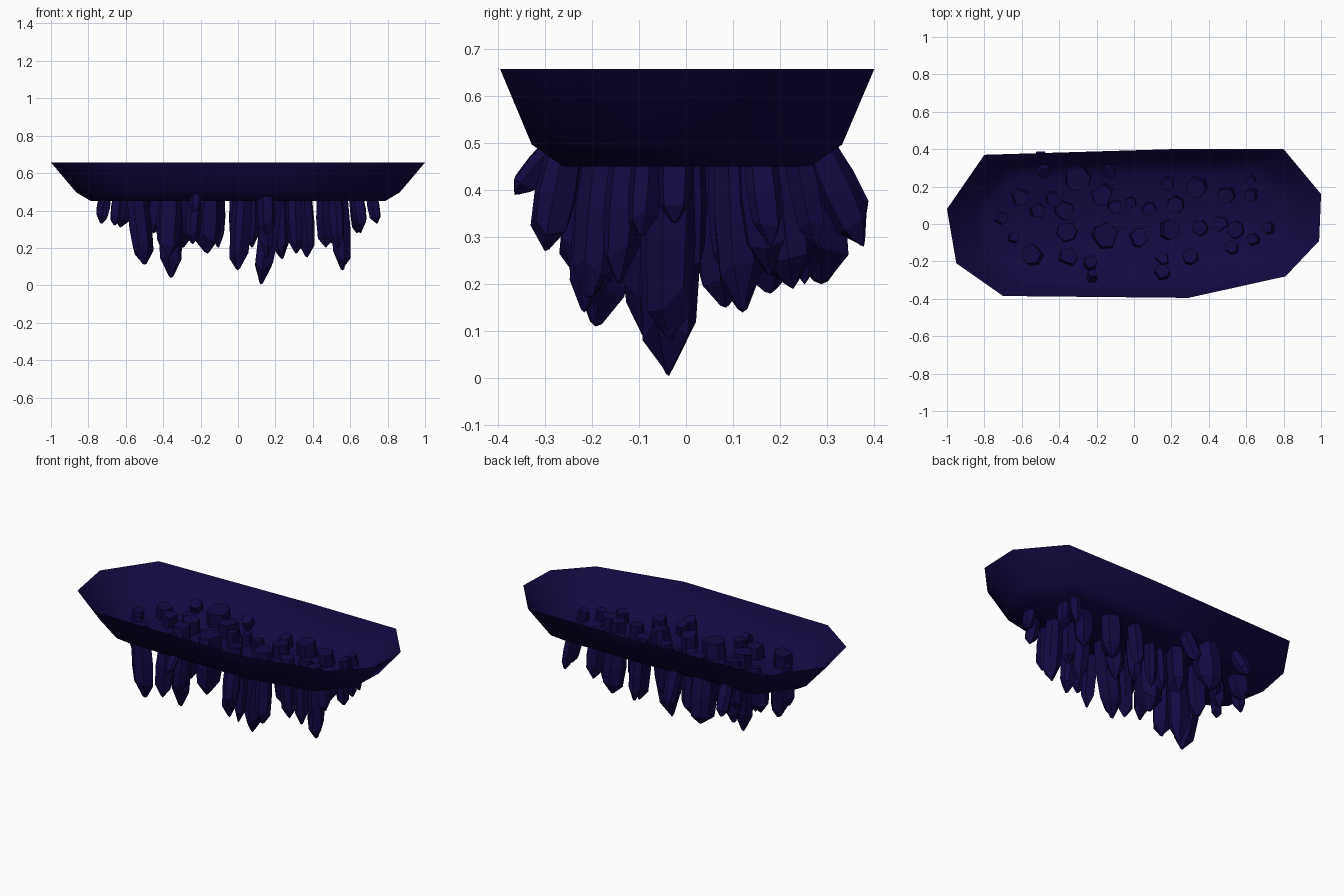
import bpy, bmesh, math, random
from mathutils import Vector

if "Cube" in bpy.data.objects:
    bpy.data.objects.remove(bpy.data.objects["Cube"])

random.seed(4)
mat = bpy.data.materials.new("dark_indigo")
mat.diffuse_color = (0.007, 0.0025, 0.055, 1)
mat.use_nodes = True
mat.node_tree.nodes["Principled BSDF"].inputs["Base Color"].default_value = mat.diffuse_color


def add_object(name, bm):
    mesh = bpy.data.meshes.new(name)
    bm.to_mesh(mesh)
    bm.free()
    mesh.materials.append(mat)
    ob = bpy.data.objects.new(name, mesh)
    bpy.context.collection.objects.link(ob)
    return ob


def bridge(bm, a, b):
    n = len(a)
    for i in range(n):
        bm.faces.new((a[i], a[(i + 1) % n], b[(i + 1) % n], b[i]))


# Open faceted tray: rim, lower shoulder and flat floor
rim = [(-1, .08), (-.95, -.21), (-.7, -.385), (.29, -.395), (.81, -.28),
       (.99, -.09), (1, .16), (.8, .4), (.2, .4), (-.8, .37)]
bm = bmesh.new()
rings = []
for sx, sy, z in ((1, 1, .657), (.865, .83, .497), (.785, .66, .45)):
    rings.append([bm.verts.new((x * sx, y * sy, z)) for x, y in rim])
bridge(bm, rings[1], rings[0])
bridge(bm, rings[2], rings[1])
bm.faces.new(rings[2][::-1])
tray = add_object("tray", bm)
for p in tray.data.polygons:
    p.use_smooth = True

# Crystals: top x, top y, radius, tip height
crystals = [
    (-.7, .03, .037, .33), (-.6, .14, .05, .31), (-.48, .27, .04, .33),
    (-.51, .07, .045, .26), (-.55, -.16, .06, .11), (-.64, -.07, .03, .32),
    (-.43, .13, .04, .28), (-.37, .07, .055, .15), (-.3, .24, .075, .2),
    (-.17, .15, .065, .18), (-.13, .27, .04, .28), (-.36, -.04, .06, .04),
    (-.35, -.17, .055, .15), (-.23, -.2, .04, .22), (-.22, -.26, .03, .39),
    (-.15, -.06, .075, .17), (-.1, .09, .04, .2), (-.02, .11, .035, .18),
    (.08, .08, .04, .2), (.03, -.07, .055, .08), (.15, -.18, .04, .14),
    (.15, -.25, .045, .27), (.2, -.03, .06, .005), (.3, -.17, .045, .17),
    (.35, -.02, .045, .15), (.22, .1, .05, .14), (.18, .21, .04, .2),
    (.33, .19, .06, .19), (.46, 0, .045, .2), (.49, .15, .05, .22),
    (.52, -.12, .04, .2), (.54, -.03, .05, .08), (.63, -.08, .035, .3),
    (.62, .15, .035, .28), (.62, .23, .03, .28), (.71, -.02, .035, .33)]
bm = bmesh.new()
for x, y, r, tip_z in crystals:
    top = Vector((x, y, .49 + r * .7))
    # Crystals near the long edges splay outward the most
    splay = 1.4 if abs(y) > .255 else 1.2
    tip = Vector((x * 1.04 + random.uniform(-.01, .01), y * splay, tip_z))
    if tip_z < .12:
        tip.x = {-.55: -.5, -.36: -.36, .03: 0, .2: .12, .54: .56}[x]
    axis = tip - top
    n = random.choice((5, 6, 6, 7))
    spin = random.random() * 6.28
    side = axis.orthogonal().normalized()
    other = axis.normalized().cross(side)
    angles = [spin + (i + random.uniform(-.25, .25)) * math.tau / n for i in range(n)]
    # Cap, belly, uneven shoulder and blunt off-centre point
    shape = ((0, .9, .02), (.5, 1.08, .03), (.8, .95, .07), (.97, .22, .02))
    loops = []
    for t, s, jitter in shape:
        loops.append([bm.verts.new(top + axis * (t + random.uniform(-jitter, jitter))
                      + (side * math.cos(a) + other * math.sin(a)) * r * s)
                      for a in angles])
    for a, b in zip(loops, loops[1:]):
        bridge(bm, a, b)
    bm.faces.new(loops[0])
    point = bm.verts.new(tip)
    for i in range(n):
        bm.faces.new((loops[-1][i], loops[-1][(i + 1) % n], point))
bmesh.ops.recalc_face_normals(bm, faces=bm.faces)
add_object("hanging_crystals", bm)
